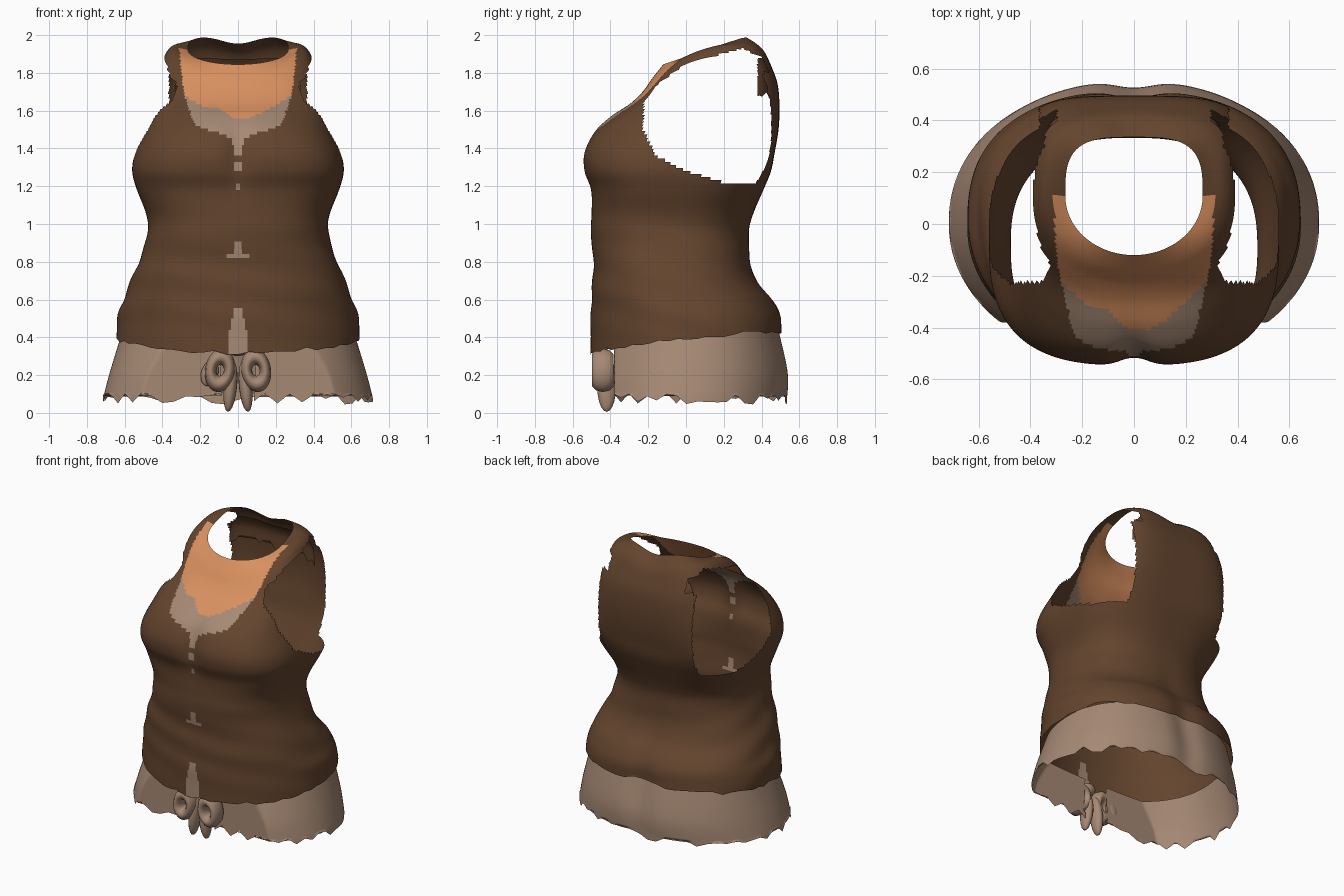
import bpy
import bmesh
import math
import random
from mathutils import Vector

random.seed(4)
if "Cube" in bpy.data.objects:
    bpy.data.objects.remove(bpy.data.objects["Cube"])


def material(name, rgb):
    m = bpy.data.materials.new(name)
    m.use_nodes = True
    m.diffuse_color = (*rgb, 1)
    m.node_tree.nodes["Principled BSDF"].inputs["Base Color"].default_value = (*rgb, 1)
    return m


BROWN = material("dark brown cloth", (0.125, 0.058, 0.027))
TAUPE = material("taupe cloth", (0.38, 0.25, 0.175))
SKIN = material("skin", (0.69, 0.28, 0.115))


def spline(rings, u):
    """Catmull-Rom blend of the ring parameters."""
    i = min(int(u), len(rings) - 2)
    f = u - i
    a, b, c, d = (rings[max(0, min(len(rings) - 1, i + k))] for k in (-1, 0, 1, 2))
    return [q + 0.5 * f * (r - p + f * (2*p - 5*q + 4*r - s + f * (3*(q - r) + s - p)))
            for p, q, r, s in zip(a, b, c, d)]


def bump(v, centre, width):
    return math.exp(-((v - centre) / width) ** 2)


def ring_point(ring, angle):
    """Point on a tilted oval with its own front and back squareness."""
    zf, zb, hw, yf, yb, lift, front, back = ring
    c, s = math.cos(angle), math.sin(angle)
    n = front if s < 0 else back
    r = (abs(c) ** n + abs(s) ** n) ** (-1 / n)
    x, y = hw * c * r, (yf + yb) / 2 + (yb - yf) / 2 * s * r
    t = (y - yf) / (yb - yf)
    z = zf + (zb - zf) * t + lift * 4 * t * (1 - t)
    if s < 0:  # hollow between the bust
        y += 0.035 * bump(x, 0, 0.07) * bump(z, 1.38, 0.16)
    else:  # hollow at the lower back and dip at the nape
        y -= 0.03 * bump(x, 0, 0.1) * bump(z, 0.3, 0.4)
        z -= 0.3 * max(0, z - 1.85) * bump(x, 0, 0.13)
    return Vector((x, y, z))


def loft(name, rings, mats, steps=6, cols=320, keep=None, paint=None, ragged=0, folds=0, flat=-1):
    bm = bmesh.new()
    total = (len(rings) - 1) * steps
    rag = [random.uniform(-1, 1) * ragged for _ in range(cols // 5)]
    rows = []
    for j in range(total + 1):
        ring = spline(rings, j / steps)
        row = []
        for i in range(cols):
            p = ring_point(ring, math.tau * i / cols)
            if j == 0:
                k, f = divmod(i, 5)
                p.z += rag[k] * (1 - f / 5) + rag[(k + 1) % len(rag)] * f / 5
            out = folds * math.sin(34 * p.z + 5 * p.x + 3 * math.sin(4 * p.y)) * bump(p.z, 0.7, 0.3)
            p.x *= 1 + out
            p.y = max(p.y * (1 + out), flat)
            row.append(bm.verts.new(p))
        rows.append(row)
    for lo, hi in zip(rows, rows[1:]):
        for i in range(cols):
            k = (i + 1) % cols
            f = bm.faces.new((lo[i], lo[k], hi[k], hi[i]))
            f.smooth = True
            if paint:
                f.material_index = paint(f.calc_center_median())
    if keep:
        bmesh.ops.delete(bm, geom=[f for f in bm.faces if not keep(f.calc_center_median())],
                         context='FACES')
    me = bpy.data.meshes.new(name)
    bm.to_mesh(me)
    bm.free()
    for m in mats:
        me.materials.append(m)
    ob = bpy.data.objects.new(name, me)
    bpy.context.collection.objects.link(ob)
    return ob


# Armhole outline in side view (y, z)
ARMHOLE = [(-0.22, 1.65), (-0.23, 1.5), (-0.16, 1.36), (0, 1.28), (0.2, 1.22), (0.4, 1.21),
           (0.5, 1.4), (0.5, 1.7), (0.44, 1.86), (0.3, 1.93), (0, 1.85), (-0.15, 1.74)]


def in_armhole(y, z):
    inside = False
    for (y1, z1), (y2, z2) in zip(ARMHOLE, ARMHOLE[1:] + ARMHOLE[:1]):
        if (z1 > z) != (z2 > z) and y < y1 + (z - z1) * (y2 - y1) / (z2 - z1):
            inside = not inside
    return inside


def vest_keep(p):
    edge = 0.365 if p.y > 0.2 and p.z < 1.8 else 0.3
    return not (abs(p.x) > edge and in_armhole(p.y, p.z))


# Half-width of the neckline by height
NECKLINE = [(1.36, 0.015), (1.45, 0.03), (1.475, 0.08), (1.5, 0.17), (1.53, 0.23),
            (1.6, 0.255), (1.68, 0.285), (1.8, 0.3), (2.1, 0.32)]
# Gaps along the front closure: height, half-width, half-height
GAPS = [(1.305, 0.022, 0.025), (1.19, 0.015, 0.02), (0.875, 0.02, 0.03), (0.84, 0.06, 0.01)]


def neckline(z):
    for (z1, w1), (z2, w2) in zip(NECKLINE, NECKLINE[1:]):
        if z1 <= z < z2:
            return w1 + (w2 - w1) * (z - z1) / (z2 - z1)
    return 0


def vest_paint(p):
    a = abs(p.x)
    if p.y > 0.11:
        return 0
    if a < neckline(p.z):
        edge = 1.55 + 0.13 * (a / 0.28) ** 1.5 + 0.035 * bump(p.x, -0.1, 0.06)
        return 2 if p.z > edge else 1
    if any(abs(p.z - z) < h and a < w for z, w, h in GAPS):
        return 1
    # tie strip widening toward the hem
    return 1 if p.z < 0.55 and a < 0.025 + 0.15 * (0.55 - p.z) and a < 0.055 else 0


# Vest and chest: front z, back z, half-width, front y, back y, side lift, squareness front, back
loft("vest", [
    (0.32, 0.43, 0.645, -0.505, 0.515, 0.02, 2.1, 2.4),
    (0.50, 0.52, 0.635, -0.505, 0.505, 0.01, 2.1, 2.4),
    (0.60, 0.60, 0.605, -0.50, 0.465, 0, 2.2, 2.4),
    (0.70, 0.69, 0.57, -0.495, 0.385, 0, 2.3, 2.4),
    (0.82, 0.80, 0.52, -0.49, 0.345, 0, 2.4, 2.4),
    (0.95, 0.95, 0.48, -0.505, 0.335, 0, 2.5, 2.4),
    (1.05, 1.05, 0.485, -0.50, 0.355, 0, 2.6, 2.5),
    (1.18, 1.18, 0.535, -0.505, 0.41, 0, 2.8, 2.8),
    (1.28, 1.28, 0.56, -0.54, 0.45, 0, 2.9, 3.2),
    (1.38, 1.38, 0.545, -0.54, 0.47, 0, 2.9, 4),
    (1.49, 1.50, 0.50, -0.485, 0.49, 0, 2.9, 4),
    (1.57, 1.62, 0.47, -0.40, 0.495, 0.02, 2.7, 4),
    (1.635, 1.74, 0.43, -0.30, 0.485, 0.07, 2.5, 4),
    (1.70, 1.84, 0.39, -0.23, 0.45, 0.11, 2.4, 4),
    (1.77, 1.93, 0.34, -0.18, 0.41, 0.08, 2.2, 3.6),
    (1.845, 2.0, 0.265, -0.12, 0.335, 0, 2, 3.4),
], [BROWN, TAUPE, SKIN], keep=vest_keep, paint=vest_paint, ragged=0.012, folds=0.006)

# Loose lining inside the upper back
loft("back_yoke", [(1.70, 1.70, 0.37, -0.2, 0.455, 0, 3, 4), (1.80, 1.80, 0.36, -0.2, 0.45, 0, 3, 4),
                   (1.88, 1.88, 0.34, -0.2, 0.41, 0, 3, 4)],
     [BROWN], keep=lambda p: p.y > 0.38 and abs(p.x) < 0.33, ragged=0.04)

# Shirt skirt below the hem, flattened and open at the front centre
loft("shirt_skirt", [
    (0.08, 0.07, 0.715, -0.54, 0.545, 0, 2.05, 2.15),
    (0.20, 0.22, 0.68, -0.53, 0.55, 0, 2.05, 2.15),
    (0.35, 0.46, 0.62, -0.48, 0.495, 0, 2.05, 2.3),
], [TAUPE], keep=lambda p: p.y > 0 or abs(p.x) > 0.09, ragged=0.03, flat=-0.38)


def finish(name, scale, tilt):
    ob = bpy.context.object
    ob.name = name
    ob.scale = scale
    ob.rotation_euler = tilt
    ob.data.materials.append(TAUPE)
    bpy.ops.object.shade_smooth()


# Hanging bow: loops, tails and knot
for side, word in ((1, "left"), (-1, "right")):
    bpy.ops.mesh.primitive_torus_add(location=(0.095 * side, -0.44, 0.225), major_radius=0.05,
                                     minor_radius=0.03, major_segments=28, minor_segments=10)
    finish("bow_loop_" + word, (1, 1.45, 2.0), (math.pi / 2, 0.15 * -side, 0))
    bpy.ops.mesh.primitive_uv_sphere_add(location=(0.04 * side, -0.42, 0.14),
                                         segments=16, ring_count=10)
    finish("bow_tail_" + word, (0.035, 0.05, 0.135), (0, -0.1 * side, 0))
bpy.ops.mesh.primitive_uv_sphere_add(location=(0, -0.46, 0.34), segments=16, ring_count=10)
finish("bow_knot", (0.055, 0.045, 0.04), (0, 0, 0))
bpy.ops.mesh.primitive_uv_sphere_add(location=(-0.15, -0.4, 0.21), segments=16, ring_count=10)
finish("bow_fold", (0.045, 0.025, 0.07), (0, 0.3, 0))
